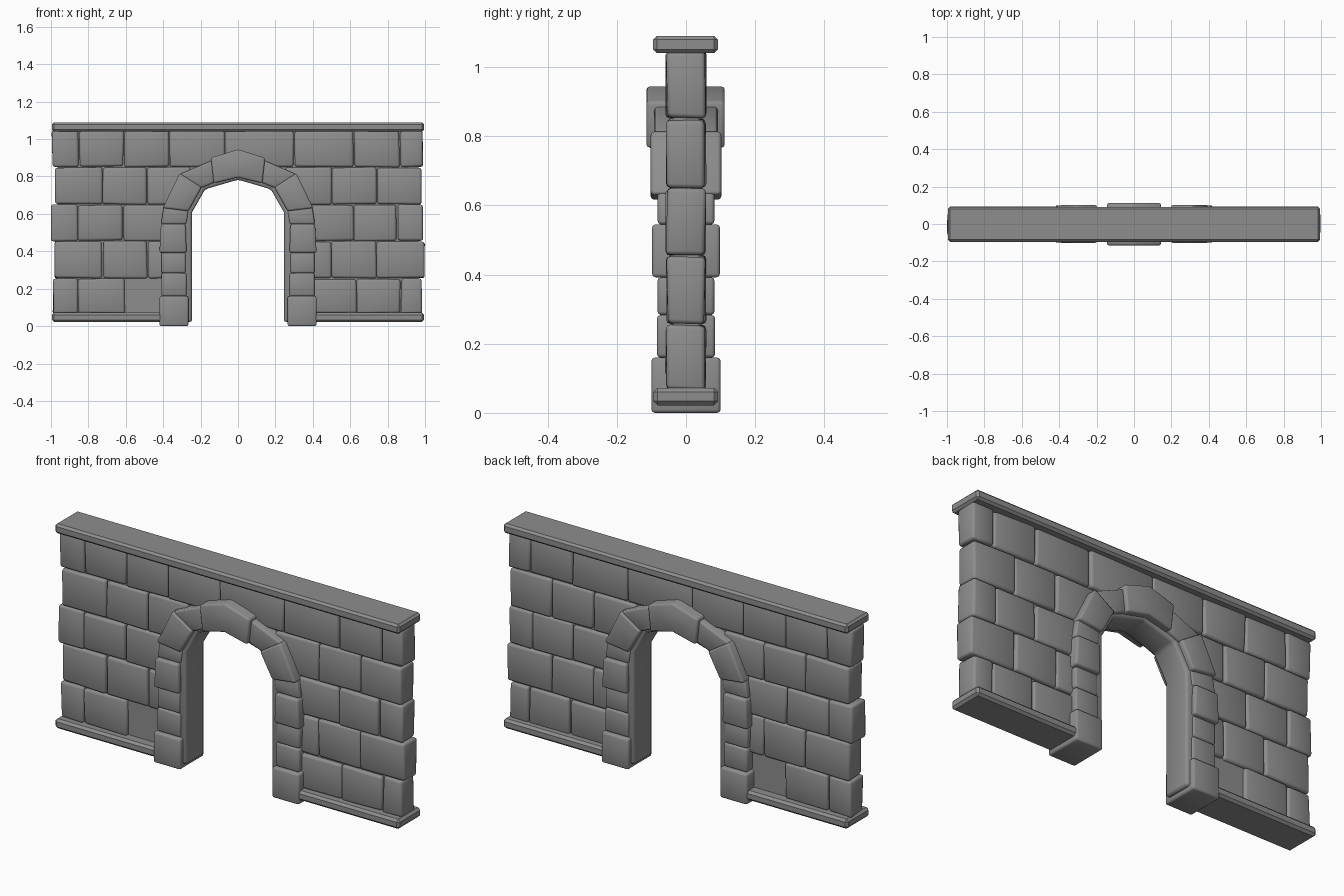
import bpy, bmesh, random

random.seed(7)
stone = bpy.data.materials.new("grey stone")
stone.diffuse_color = (0.27, 0.27, 0.27, 1)


def prism(name, pts, y0, y1, bevel=0.012, seg=2, smooth=True, jitter=0.0):
    """Extrude an x-z outline from y0 to y1, soften its edges."""
    bm = bmesh.new()

    def j():
        return random.uniform(-jitter, jitter)
    a = [bm.verts.new((x + j(), y0 + j(), z + j())) for x, z in pts]
    b = [bm.verts.new((x + j(), y1 + j(), z + j())) for x, z in pts]
    bm.faces.new(a)
    bm.faces.new(b[::-1])
    n = len(pts)
    for i in range(n):
        k = (i + 1) % n
        bm.faces.new((a[k], a[i], b[i], b[k]))
    bmesh.ops.recalc_face_normals(bm, faces=bm.faces)
    for f in bm.faces:
        f.smooth = smooth
    me = bpy.data.meshes.new(name)
    bm.to_mesh(me)
    bm.free()
    me.materials.append(stone)
    ob = bpy.data.objects.new(name, me)
    bpy.context.collection.objects.link(ob)
    if bevel:
        m = ob.modifiers.new("soft edges", 'BEVEL')
        m.width = bevel
        m.segments = seg
        m.limit_method = 'ANGLE'
    return ob


def rect(x0, x1, z0, z1):
    return [(x0, z0), (x1, z0), (x1, z1), (x0, z1)]


def both(half):
    """Complete a left half path with its mirror image."""
    return half + [(-x, z) for x, z in reversed(half) if x != 0]


# Recessed core wall, seen where a block is missing
opening = both([(-0.28, 0.03), (-0.28, 0.62), (-0.2, 0.76), (0, 0.81)])
prism("wall_core", [(-0.965, 0.03), (-0.965, 1.05), (0.965, 1.05), (0.965, 0.03)]
      + opening[::-1], -0.038, 0.038, bevel=0, smooth=False)

# Courses of wall blocks: z range, then runs of vertical seams
courses = [
    (0.065, 0.255, [(-0.99, -0.855, -0.605), (0.34, 0.635, 0.87, 0.985)]),
    (0.255, 0.455, [(-0.985, -0.725, -0.485, -0.33), (0.33, 0.5, 0.74, 1.0)]),
    (0.455, 0.65, [(-1.0, -0.855, -0.615, -0.33), (0.33, 0.62, 0.85, 0.99)]),
    (0.65, 0.85, [(-0.98, -0.725, -0.485, -0.25), (0.25, 0.5, 0.74, 0.985)]),
    (0.85, 1.045, [(-0.995, -0.85, -0.61, -0.365, -0.07, 0.30, 0.62, 0.865, 0.99)]),
]
g = 0.002
for z0, z1, runs in courses:
    for run in runs:
        for xa, xb in zip(run, run[1:]):
            prism("wall_block", rect(xa + g, xb - g, z0 + g, z1 - g),
                  -0.056, 0.056, jitter=0.004)

# Coping on top and plinths at the foot
prism("coping", rect(-0.995, 0.995, 1.04, 1.09), -0.095, 0.092, 0.011, 1, False)
for s in (-1, 1):
    prism("plinth", rect(min(s * 0.38, s * 0.995), max(s * 0.38, s * 0.995),
                         0.022, 0.072), -0.095, 0.093, 0.012, 1, False)

# Smooth lining inside the gateway
inner = both([(-0.245, 0.022), (-0.245, 0.61), (-0.175, 0.732), (0, 0.783)])
outer = both([(-0.32, 0.022), (-0.32, 0.64), (-0.22, 0.79), (0, 0.85)])
prism("arch_lining", inner + outer[::-1], -0.075, 0.075, 0.014)

# Arch stones for the left side, mirrored to the right: outline, half depth
stones = [
    (rect(-0.42, -0.265, 0.0, 0.16), 0.1),
    (rect(-0.41, -0.275, 0.16, 0.283), 0.084),
    (rect(-0.41, -0.28, 0.283, 0.392), 0.082),
    ([(-0.42, 0.392), (-0.275, 0.392), (-0.28, 0.545), (-0.412, 0.545)], 0.098),
    ([(-0.412, 0.545), (-0.275, 0.545), (-0.265, 0.62), (-0.395, 0.65)], 0.082),
    ([(-0.402, 0.632), (-0.265, 0.615), (-0.195, 0.742), (-0.312, 0.817)], 0.102),
    ([(-0.312, 0.812), (-0.2, 0.738), (-0.12, 0.77), (-0.13, 0.89)], 0.092),
]
for s in (1, -1):
    for outline, d in stones:
        prism("arch_stone", [(x * s, z) for x, z in outline], -d, d, 0.01)

# Keystone block
prism("keystone", both([(-0.13, 0.764), (-0.145, 0.9), (0, 0.945)])
      + [(0, 0.795)], -0.114, 0.112, 0.01)
